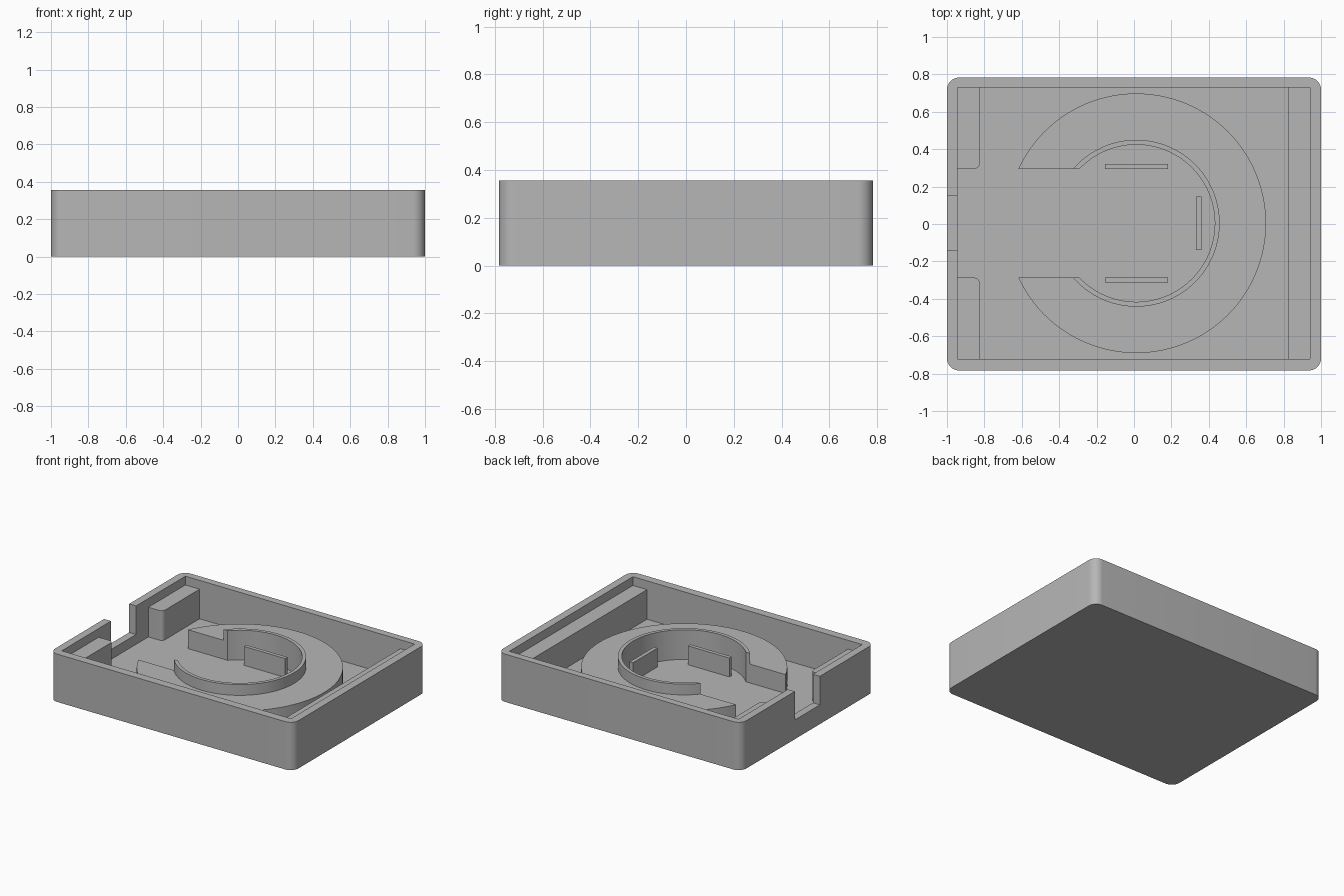
import bpy, bmesh
from math import pi, sin, cos, asin, radians

if "Cube" in bpy.data.objects:
    bpy.data.objects.remove(bpy.data.objects["Cube"], do_unlink=True)

grey = bpy.data.materials.new("plain grey")
grey.use_nodes = True
grey.diffuse_color = (0.47, 0.47, 0.47, 1)
grey.node_tree.nodes["Principled BSDF"].inputs["Base Color"].default_value = grey.diffuse_color

HEIGHT, FLOOR, STEP, RIM = 0.355, 0.07, 0.21, 0.29
CX, CY = 0.012, 0.004        # centre of the round holder
SLOT = 0.291                 # half width of the cable slot


def prism(name, outline, z0, z1):
    """Extrude a flat outline from z0 to z1."""
    bm = bmesh.new()
    face = bm.faces.new([bm.verts.new((x, y, z0)) for x, y in outline])
    new = bmesh.ops.extrude_face_region(bm, geom=[face])["geom"]
    bmesh.ops.translate(bm, vec=(0, 0, z1 - z0),
                        verts=[v for v in new if isinstance(v, bmesh.types.BMVert)])
    bmesh.ops.recalc_face_normals(bm, faces=bm.faces)
    mesh = bpy.data.meshes.new(name)
    bm.to_mesh(mesh)
    bm.free()
    mesh.materials.append(grey)
    ob = bpy.data.objects.new(name, mesh)
    bpy.context.collection.objects.link(ob)
    return ob


def arc(cx, cy, r, a0, a1, n):
    return [(cx + r * cos(a0 + (a1 - a0) * i / n), cy + r * sin(a0 + (a1 - a0) * i / n))
            for i in range(n + 1)]


def rect(x0, x1, y0, y1):
    return [(x0, y0), (x1, y0), (x1, y1), (x0, y1)]


def rounded_rect(hx, hy, r):
    pts = []
    for k, (sx, sy) in enumerate([(1, 1), (-1, 1), (-1, -1), (1, -1)]):
        pts += arc(sx * (hx - r), sy * (hy - r), r, k * pi / 2, (k + 1) * pi / 2, 10)
    return pts


def open_band(name, r_in, r_out, z1):
    """Round band, open on the -x side where the slot passes."""
    a, b = pi - asin(SLOT / r_out), pi - asin(SLOT / r_in)
    pts = arc(CX, CY, r_out, -a, a, 96) + arc(CX, CY, r_in, b, -b, 96)
    return prism(name, pts, FLOOR, z1)


def cut(ob, cutter):
    mod = ob.modifiers.new("cut", "BOOLEAN")
    mod.operation, mod.solver, mod.object = "DIFFERENCE", "EXACT", cutter
    bpy.context.view_layer.objects.active = ob
    bpy.ops.object.modifier_apply(modifier=mod.name)
    bpy.data.objects.remove(cutter, do_unlink=True)


# Tray with a square cavity and a notch in the left-hand end wall
tray = prism("tray", rounded_rect(1, 0.783, 0.065), 0, HEIGHT)
cut(tray, prism("cavity", rect(-0.943, 0.941, -0.721, 0.729), FLOOR, 0.5))
cut(tray, prism("notch", rect(-1.1, -0.9, CY - 0.147, CY + 0.147), 0.143, 0.5))
parts = [tray]

# Round holder: low plateau and thin raised ring
parts.append(open_band("plateau", 0.446, 0.694, STEP))
parts.append(open_band("ring", 0.42, 0.446, RIM))

# Ledge along the whole end wall
parts.append(prism("ledge", rect(0.825, 0.941, -0.721, 0.729), FLOOR, RIM))

# Blocks beside the notch, and tabs inside the ring, mirrored in y
for side, s in (("back", 1), ("front", -1)):
    corner = arc(-0.855, 0.321, 0.03, 0, -pi / 2, 8)
    block = [(-0.943, 0.725), (-0.826, 0.725)] + corner + [(-0.943, 0.291)]
    parts.append(prism(side + "_block", [(x, CY + s * y) for x, y in block], FLOOR, RIM))
    tab = rect(-0.156, 0.182, 0.29, 0.318)
    parts.append(prism(side + "_tab", [(x, CY + s * y) for x, y in tab], FLOOR, STEP))
parts.append(prism("end_tab", rect(0.332, 0.36, CY - 0.144, CY + 0.144), FLOOR, STEP))

# Smooth round sides, keep corners sharp
bpy.ops.object.select_all(action="DESELECT")
for ob in parts:
    ob.select_set(True)
bpy.context.view_layer.objects.active = tray
bpy.ops.object.shade_smooth_by_angle(angle=radians(30))
